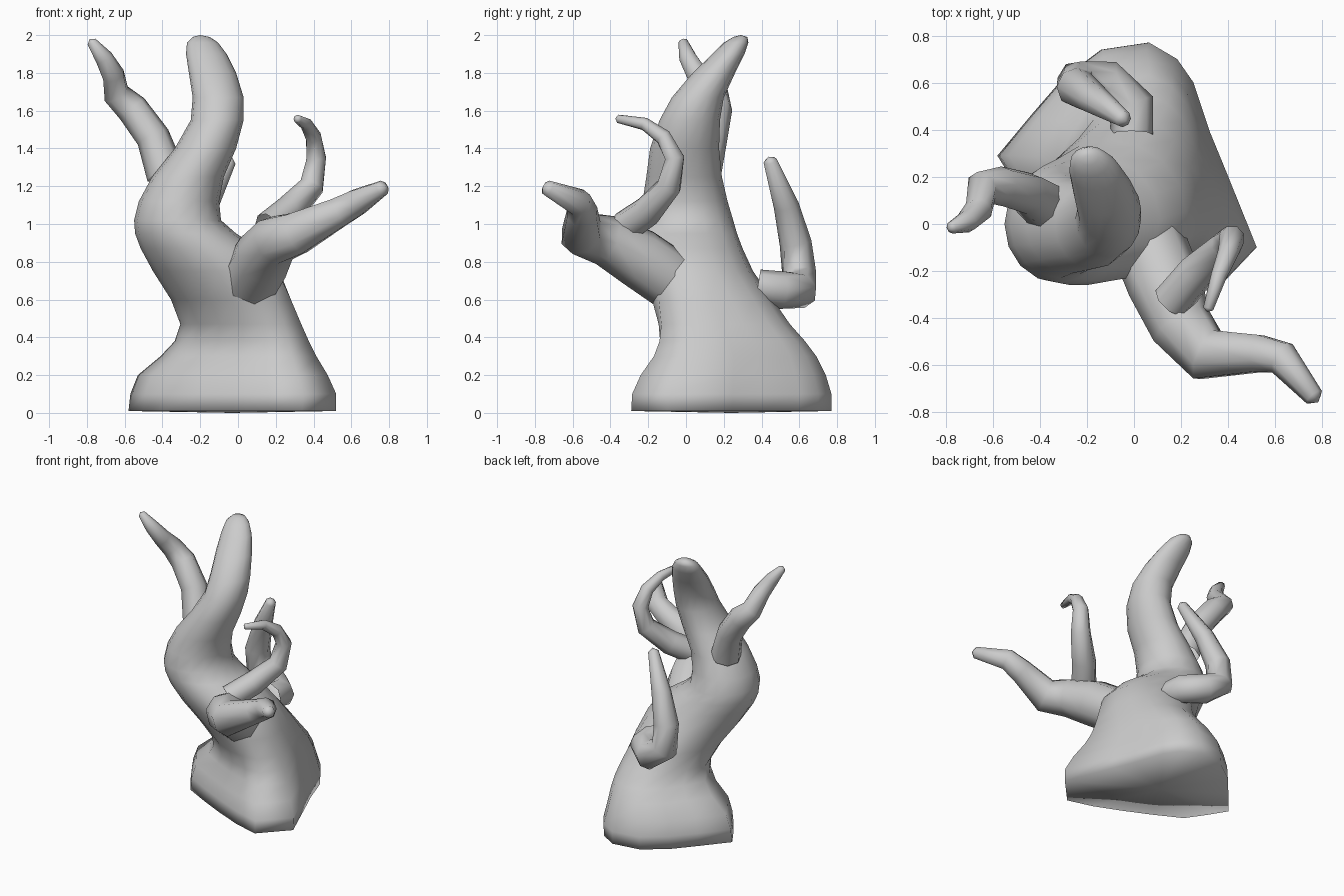
import bpy, bmesh, math
from mathutils import Vector


def loft(name, rings, tip, base=None):
    """Skin a list of equal-length rings, with a pointed tip and optional base."""
    bm = bmesh.new()
    rows = [[bm.verts.new(p) for p in r] for r in rings]
    n = len(rows[0])
    for a, b in zip(rows, rows[1:]):
        for i in range(n):
            j = (i + 1) % n
            bm.faces.new((a[i], a[j], b[j], b[i]))
    t = bm.verts.new(tip)
    for i in range(n):
        bm.faces.new((rows[-1][i], rows[-1][(i + 1) % n], t))
    if base is not None:
        t = bm.verts.new(base)
        for i in range(n):
            bm.faces.new((rows[0][(i + 1) % n], rows[0][i], t))
    for f in bm.faces:
        f.smooth = True
    me = bpy.data.meshes.new(name)
    bm.to_mesh(me)
    bm.free()
    ob = bpy.data.objects.new(name, me)
    bpy.context.collection.objects.link(ob)
    return ob


def branch(name, path, sides=8):
    """Tapering bent tube through (x, y, z, radius) points."""
    pts = [Vector(p[:3]) for p in path]
    rad = [p[3] for p in path]
    end = (pts[-1] - pts[-2]).normalized()
    u = (pts[1] - pts[0]).orthogonal().normalized()
    rings = []
    for k, p in enumerate(pts):
        t = (pts[min(k + 1, len(pts) - 1)] - p).normalized()
        t = (t + (p - pts[max(k - 1, 0)]).normalized()).normalized()
        u = (u - t * u.dot(t)).normalized()
        v = t.cross(u)
        rings.append([p + rad[k] * (u * math.cos(a) + v * math.sin(a))
                      for a in (2 * math.pi * i / sides for i in range(sides))])
    return loft(name, rings, pts[-1] + end * rad[-1] * 0.7)


# Trunk: angular foot outline blending into a round, bent horn
foot = [(.38, .245), (.32, .39), (.25, .6), (.18, .7), (.06, .77), (-.14, .74),
        (-.3, .62), (-.43, .47), (-.58, .29), (-.5, .16), (-.41, .03),
        (-.22, -.07), (-.03, -.16), (.16, -.24), (.34, -.29), (.52, -.1)]
foot = [((x + .03) / .55, (y - .24) / .53) for x, y in foot]
# z, x min, x max, y min, y max, share of foot outline
levels = [
    (.01, -.58, .52, -.29, .77, 1), (.1, -.57, .52, -.285, .77, 1),
    (.2, -.53, .475, -.24, .74, .95), (.3, -.41, .415, -.17, .69, .85),
    (.38, -.335, .375, -.14, .63, .72), (.47, -.305, .335, -.145, .55, .57),
    (.6, -.355, .28, -.18, .46, .35),
    (.75, -.45, .22, -.235, .355, .15), (.87, -.515, .11, -.26, .3, 0),
    (.95, -.545, -.01, -.258, .27, 0), (1.02, -.55, -.09, -.25, .25, 0),
    (1.12, -.525, -.1, -.23, .22, 0), (1.25, -.455, -.075, -.21, .19, 0),
    (1.4, -.335, -.01, -.19, .175, 0), (1.55, -.25, .03, -.14, .18, 0),
    (1.67, -.24, .03, -.075, .2, 0), (1.8, -.26, -.01, .035, .26, 0),
    (1.9, -.275, -.06, .14, .31, 0), (1.96, -.27, -.105, .2, .33, 0),
    (1.99, -.24, -.15, .25, .325, 0)]
rings = []
for z, x0, x1, y0, y1, w in levels:
    shape = []
    for i, (fx, fy) in enumerate(foot):
        a = 2 * math.pi * i / len(foot)
        shape.append((w * fx + (1 - w) * math.cos(a), w * fy + (1 - w) * math.sin(a)))
    xs, ys = zip(*shape)
    rings.append([(x0 + (x1 - x0) * (x - min(xs)) / (max(xs) - min(xs)),
                   y0 + (y1 - y0) * (y - min(ys)) / (max(ys) - min(ys)), z)
                  for x, y in shape])
loft("trunk", rings, (-.2, .29, 2.0), base=(-.03, .24, 0))

# Branches, each rooted inside its parent
branch("front_branch", [(.065, -.09, .71, .16), (.13, -.25, .82, .16), (.2, -.43, .915, .135),
                        (.31, -.555, .95, .12), (.53, -.55, 1.06, .085),
                        (.63, -.57, 1.115, .075), (.765, -.735, 1.19, .042)])
branch("front_twig", [(.16, -.33, .98, .085), (.27, -.2, 1.07, .082), (.39, -.09, 1.2, .068),
                      (.415, -.06, 1.35, .055), (.4, -.12, 1.46, .044),
                      (.36, -.22, 1.53, .034), (.315, -.36, 1.557, .022)])
branch("left_branch", [(-.38, .08, 1.26, .105), (-.45, .13, 1.46, .09), (-.56, .16, 1.61, .085),
                       (-.645, .155, 1.69, .072), (-.66, .06, 1.79, .06),
                       (-.71, .01, 1.88, .048), (-.775, -.015, 1.965, .026)])
branch("back_branch", [(-.01, .38, .67, .09), (-.01, .5, .65, .1), (-.12, .6, .65, .1),
                       (-.245, .6, .73, .092), (-.245, .58, .9, .085),
                       (-.17, .53, 1.1, .067), (-.045, .445, 1.335, .036)])
